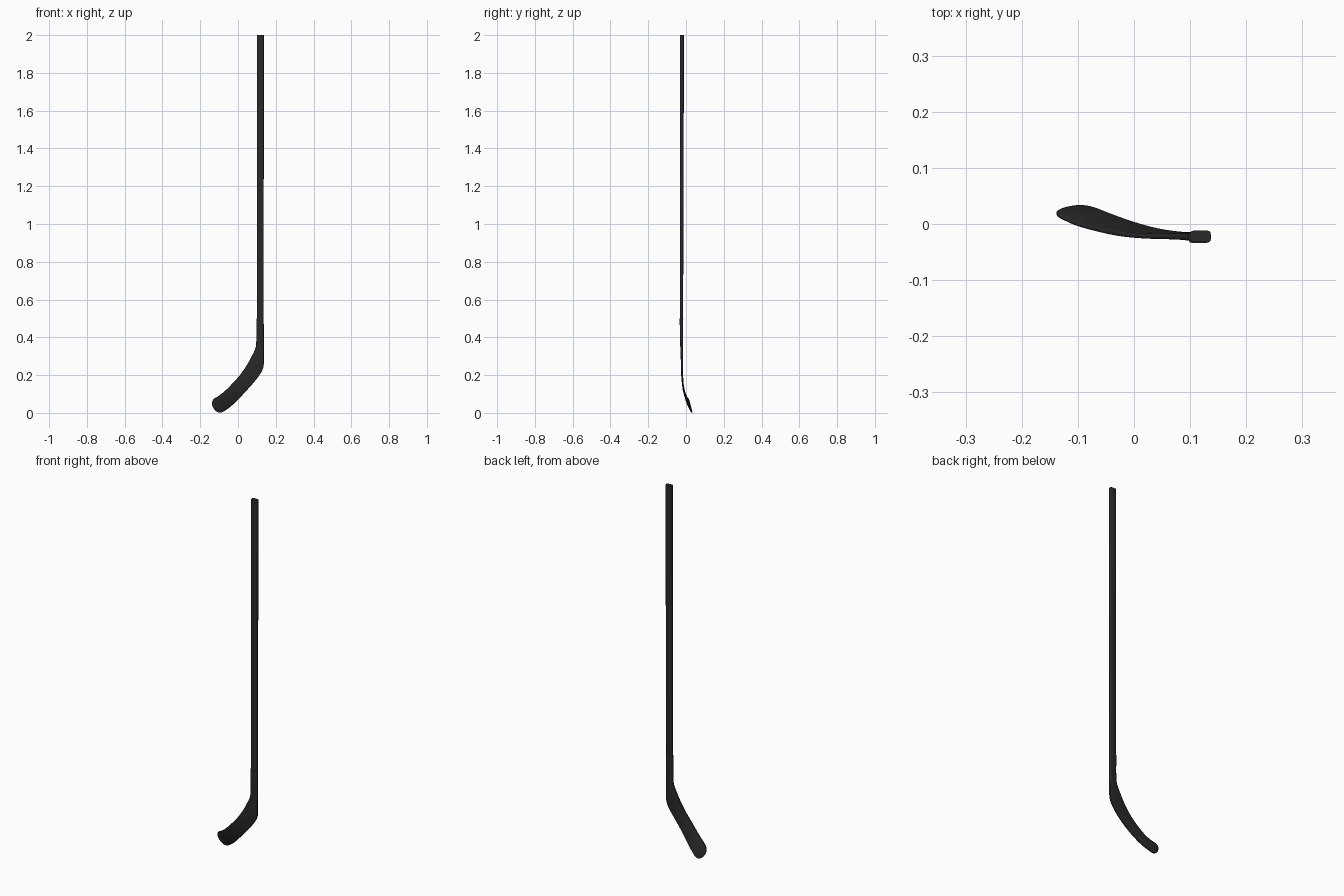
import bpy, bmesh, math
from mathutils import Vector

if "Cube" in bpy.data.objects:
    bpy.data.objects.remove(bpy.data.objects["Cube"])

black = bpy.data.materials.new("matte black")
black.diffuse_color = (0.022, 0.022, 0.022, 1)
black.use_nodes = True
black.node_tree.nodes["Principled BSDF"].inputs["Base Color"].default_value = black.diffuse_color


def ring(a, b, normal, thick):
    """Rounded-rectangle section spanning edge point a to edge point b."""
    w = (b - a).normalized()
    mid, half = (a + b) / 2, (b - a).length / 2
    r = min(thick * 0.32, half * 0.8)
    pts = []
    for k, (sx, sy) in enumerate(((1, 1), (-1, 1), (-1, -1), (1, -1))):
        for j in range(4):
            ang = math.radians(90 * k + 30 * j)
            u = sx * (half - r) + r * math.cos(ang)
            v = sy * (thick / 2 - r) + r * math.sin(ang)
            pts.append(mid + w * u + normal * v)
    return pts


def catmull(p0, p1, p2, p3, t):
    return 0.5 * (2 * p1 + (p2 - p0) * t + (2 * p0 - 5 * p1 + 4 * p2 - p3) * t * t
                  + (3 * p1 - p0 - 3 * p2 + p3) * t ** 3)


def loft(name, sections, steps):
    """Skin a tube through (a, b, thickness) sections, smoothing between them."""
    secs = [(Vector(s[0:3]), Vector(s[3:6]), s[6]) for s in sections]
    fine = []
    last = len(secs) - 1
    for i in range(last):
        quad = [secs[max(0, min(last, i + d))] for d in (-1, 0, 1, 2)]
        for s in range(steps):
            fine.append([catmull(*[q[c] for q in quad], s / steps) for c in range(3)])
    fine.append(list(secs[-1]))
    mids = [(a + b) / 2 for a, b, _ in fine]
    bm = bmesh.new()
    rings = []
    for i, (a, b, th) in enumerate(fine):
        tangent = mids[min(i + 1, len(mids) - 1)] - mids[max(i - 1, 0)]
        normal = tangent.cross(b - a).normalized()
        rings.append([bm.verts.new(p) for p in ring(a, b, normal, th)])
    n = len(rings[0])
    for r0, r1 in zip(rings, rings[1:]):
        for k in range(n):
            bm.faces.new((r0[k], r0[(k + 1) % n], r1[(k + 1) % n], r1[k]))
    bm.faces.new(rings[0])
    bm.faces.new(rings[-1])
    bmesh.ops.recalc_face_normals(bm, faces=bm.faces)
    me = bpy.data.meshes.new(name)
    bm.to_mesh(me)
    bm.free()
    me.materials.append(black)
    ob = bpy.data.objects.new(name, me)
    bpy.context.collection.objects.link(ob)
    bpy.ops.object.select_all(action='DESELECT')
    ob.select_set(True)
    bpy.context.view_layer.objects.active = ob
    bpy.ops.object.shade_smooth_by_angle(angle=math.radians(40))
    return ob


# Straight shaft, slightly thicker towards the top
loft("shaft", [
    (0.100, -0.024, 0.495, 0.135, -0.024, 0.495, 0.017),
    (0.100, -0.023, 1.00, 0.136, -0.023, 1.00, 0.019),
    (0.100, -0.022, 1.74, 0.137, -0.022, 1.74, 0.021),
    (0.100, -0.022, 2.00, 0.137, -0.022, 2.00, 0.021),
], 1)

# Socket and curved, twisted blade: upper edge, lower edge, thickness
loft("blade", [
    (0.097, -0.024, 0.500, 0.136, -0.024, 0.500, 0.019),
    (0.097, -0.024, 0.400, 0.137, -0.024, 0.400, 0.016),
    (0.093, -0.023, 0.345, 0.137, -0.022, 0.300, 0.013),
    (0.070, -0.022, 0.295, 0.135, -0.021, 0.247, 0.011),
    (0.045, -0.022, 0.250, 0.119, -0.020, 0.208, 0.010),
    (0.010, -0.021, 0.200, 0.085, -0.018, 0.163, 0.009),
    (-0.030, -0.017, 0.155, 0.045, -0.012, 0.118, 0.009),
    (-0.070, -0.009, 0.115, 0.002, 0.000, 0.072, 0.008),
    (-0.105, 0.001, 0.088, -0.035, 0.013, 0.037, 0.008),
    (-0.125, 0.010, 0.076, -0.072, 0.027, 0.010, 0.008),
    (-0.135, 0.015, 0.064, -0.095, 0.031, 0.001, 0.007),
    (-0.138, 0.019, 0.050, -0.115, 0.029, 0.008, 0.006),
    (-0.136, 0.022, 0.037, -0.127, 0.026, 0.020, 0.005),
], 4)
